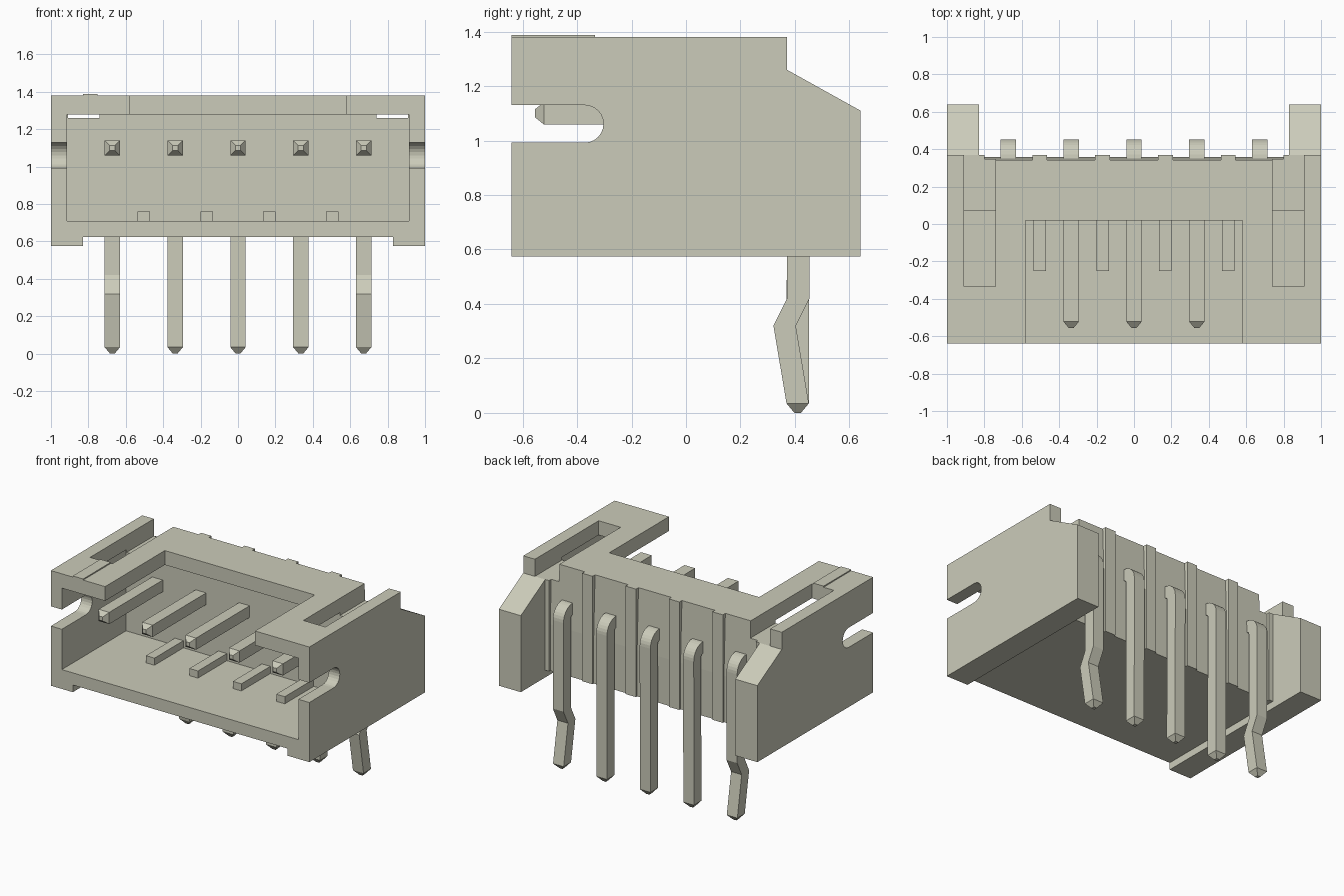
import bpy, bmesh, math

if "Cube" in bpy.data.objects:
    bpy.data.objects.remove(bpy.data.objects["Cube"], do_unlink=True)

COLOUR = (0.60, 0.60, 0.49, 1)
ivory = bpy.data.materials.new("warm_ivory")
ivory.use_nodes = True
ivory.diffuse_color = COLOUR
ivory.node_tree.nodes["Principled BSDF"].inputs["Base Color"].default_value = COLOUR


def finish(name, bm):
    bmesh.ops.recalc_face_normals(bm, faces=bm.faces)
    mesh = bpy.data.meshes.new(name)
    bm.to_mesh(mesh)
    bm.free()
    mesh.materials.append(ivory)
    obj = bpy.data.objects.new(name, mesh)
    bpy.context.collection.objects.link(obj)
    return obj


def prism(name, profile, x0, x1):
    """Extrude a (y, z) outline from x0 to x1."""
    bm = bmesh.new()
    face = bm.faces.new([bm.verts.new((x0, y, z)) for y, z in profile])
    new = bmesh.ops.extrude_face_region(bm, geom=[face])["geom"]
    verts = [v for v in new if isinstance(v, bmesh.types.BMVert)]
    bmesh.ops.translate(bm, verts=verts, vec=(x1 - x0, 0, 0))
    return finish(name, bm)


def box(name, x0, x1, y0, y1, z0, z1):
    return prism(name, [(y0, z0), (y1, z0), (y1, z1), (y0, z1)], x0, x1)


def cut(target, cutter):
    cutter.hide_render = True
    mod = target.modifiers.new("cut", "BOOLEAN")
    mod.operation = "DIFFERENCE"
    mod.solver = "EXACT"
    mod.object = cutter
    bpy.context.view_layer.update()
    graph = bpy.context.evaluated_depsgraph_get()
    mesh = bpy.data.meshes.new_from_object(target.evaluated_get(graph))
    target.modifiers.clear()
    target.data = mesh
    bpy.data.objects.remove(cutter, do_unlink=True)


# Housing: side outline with sloped rear wings
housing = prism("housing", [(-0.64, 0.575), (0.64, 0.575), (0.64, 1.11),
                            (0.37, 1.26), (0.37, 1.38), (-0.64, 1.38)], -1, 1)

# Gap between the rear wings and between the feet
cut(housing, box("rear_gap", -0.83, 0.83, 0.37, 0.8, 0.4, 1.5))
cut(housing, box("foot_gap", -0.83, 0.83, -0.8, 0.8, 0.4, 0.625))

# Plug cavity and the wide opening in the top
cut(housing, box("cavity", -0.915, 0.915, -0.8, 0.07, 0.71, 1.28))
cut(housing, box("top_opening", -0.58, 0.58, -0.8, 0.02, 1.2, 1.5))

# Latch slots in the top, open at the rear
for s in (-1, 1):
    x0, x1 = sorted((s * 0.74, s * 0.91))
    cut(housing, box("latch_slot", x0, x1, -0.335, 0.5, 1.26, 1.5))

# Round-ended slot through both side walls
arc = [math.radians(-90 + 15 * i) for i in range(13)]
slot = [(-0.8, 0.992)] + [(-0.372 + 0.069 * math.cos(a), 1.061 + 0.069 * math.sin(a))
                          for a in arc] + [(-0.8, 1.13)]
cut(housing, prism("side_slot", slot, -1.2, 1.2))

# Recessed, drafted rear panels leaving vertical ribs between them
RIBS = (-0.504, -0.168, 0.168, 0.504)
recess = [(0.357, 0.5), (0.357, 0.95), (0.338, 1.5), (0.5, 1.5), (0.5, 0.5)]
starts = [-0.8] + [x + 0.04 for x in RIBS]
ends = [x - 0.04 for x in RIBS] + [0.8]
for x0, x1 in zip(starts, ends):
    cut(housing, prism("rear_panel", recess, x0, x1))

# Small key ribs on the cavity floor
for i, x in enumerate(RIBS):
    box(f"floor_rib_{i + 1}", x - 0.033, x + 0.033, -0.25, 0.08, 0.70, 0.76)

# First-position marker on the top
box("position_marker", -0.83, -0.75, -0.64, -0.335, 1.375, 1.388)


def pin(name, x, kinked):
    """Square pin swept through (y, z, normal_y, normal_z, half_width) rings."""
    h = 0.041
    rings = [(-0.555, 1.1, 0, 1, 0.014), (-0.522, 1.1, 0, 1, h)]
    for i in range(9):
        a = math.radians(90 - i * 11.25)
        c, s = math.cos(a), math.sin(a)
        rings.append((0.352 + 0.06 * c, 1.04 + 0.06 * s, c, s, h))
    if kinked:
        rings += [(0.412, 0.42, 1, 0, h), (0.362, 0.32, 1, 0, h)]
    rings += [(0.410, 0.035, 1, 0, h), (0.410, 0, 1, 0, 0.012)]
    bm = bmesh.new()
    loops = []
    for y, z, ny, nz, r in rings:
        loops.append([bm.verts.new((x + u * r, y + v * ny * r, z + v * nz * r))
                      for u, v in ((-1, -1), (1, -1), (1, 1), (-1, 1))])
    for a, b in zip(loops, loops[1:]):
        for k in range(4):
            n = (k + 1) % 4
            bm.faces.new((a[k], a[n], b[n], b[k]))
    bm.faces.new(loops[0])
    bm.faces.new(loops[-1])
    return finish(name, bm)


# Contact pins, the outer two kinked for retention
for i in range(5):
    pin(f"pin_{i + 1}", (i - 2) * 0.336, i in (0, 4))
